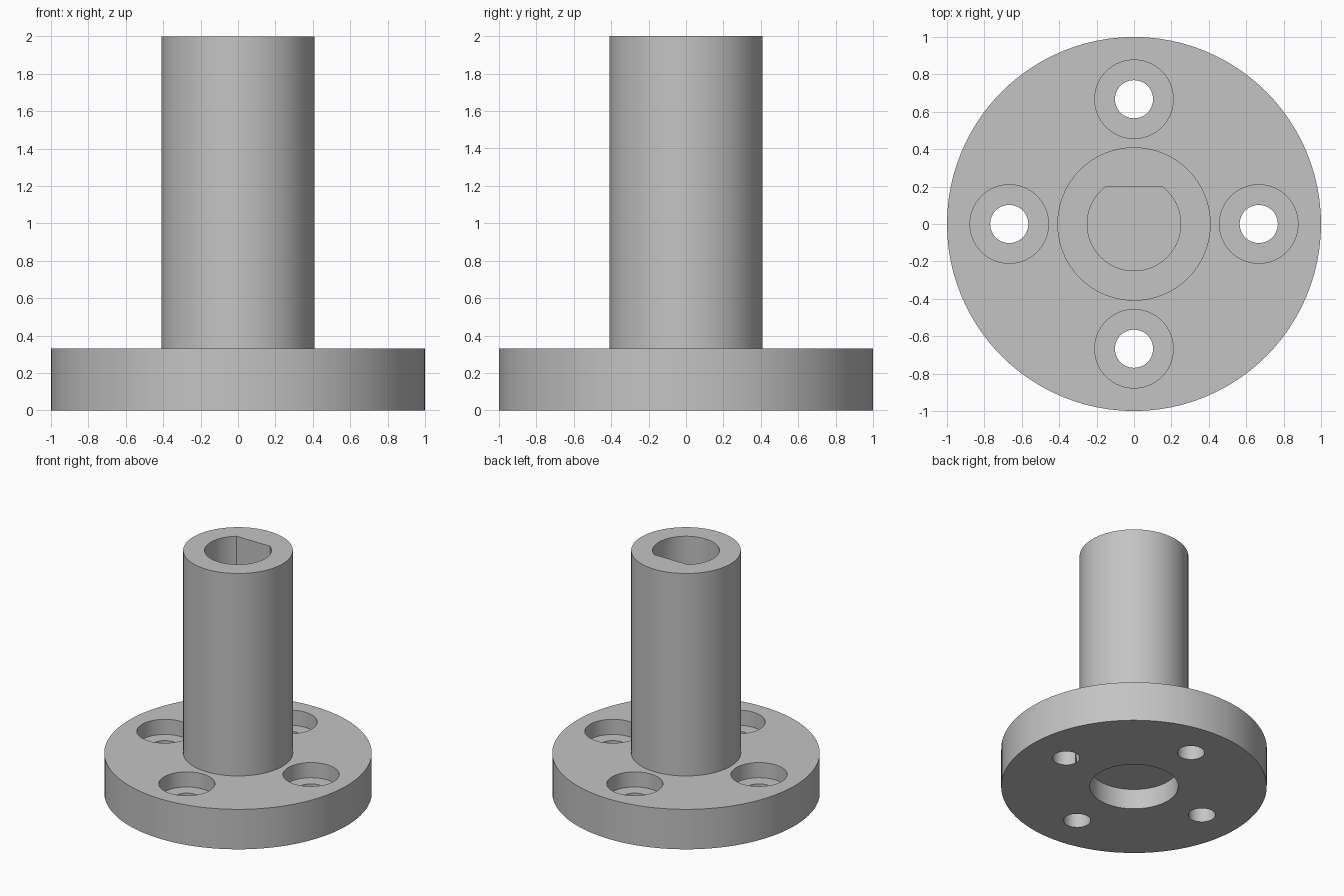
import bpy
import bmesh
import math

if "Cube" in bpy.data.objects:
    bpy.data.objects.remove(bpy.data.objects["Cube"], do_unlink=True)

HEIGHT = 2.0
FLANGE_TOP = 0.33
BORE_FLOOR = 0.33
BOLT_CIRCLE = 0.667

grey = bpy.data.materials.new("plain grey")
grey.use_nodes = True
colour = (0.55, 0.55, 0.55, 1)
grey.diffuse_color = colour
grey.node_tree.nodes["Principled BSDF"].inputs["Base Color"].default_value = colour


def ring(radius, sides):
    return [(radius * math.cos(math.tau * i / sides),
             radius * math.sin(math.tau * i / sides)) for i in range(sides)]


def add_object(name, bm):
    bmesh.ops.recalc_face_normals(bm, faces=bm.faces)
    mesh = bpy.data.meshes.new(name)
    bm.to_mesh(mesh)
    bm.free()
    mesh.materials.append(grey)
    obj = bpy.data.objects.new(name, mesh)
    bpy.context.collection.objects.link(obj)
    return obj


def prism(name, outline, low, high, x=0, y=0):
    """Extrude a closed outline upwards."""
    bm = bmesh.new()
    base = bm.faces.new([bm.verts.new((px + x, py + y, low)) for px, py in outline])
    top = bmesh.ops.extrude_face_region(bm, geom=[base])["geom"]
    verts = [v for v in top if isinstance(v, bmesh.types.BMVert)]
    bmesh.ops.translate(bm, verts=verts, vec=(0, 0, high - low))
    return add_object(name, bm)


# Flange, shaft and underside recess turned from one profile
profile = [(0, 0.167), (0.333, 0.167), (0.333, 0), (1, 0),
           (1, FLANGE_TOP), (0.41, FLANGE_TOP), (0.41, HEIGHT), (0, HEIGHT)]
bm = bmesh.new()
points = [bm.verts.new((r, 0, z)) for r, z in profile]
edges = [bm.edges.new(pair) for pair in zip(points, points[1:])]
bmesh.ops.spin(bm, geom=points + edges, axis=(0, 0, 1), cent=(0, 0, 0),
               angle=math.tau, steps=96, use_merge=True)
bmesh.ops.remove_doubles(bm, verts=bm.verts, dist=0.0001)
body = add_object("flanged_shaft_hub", bm)

# D-shaped blind bore, flat on the back side
flat = 0.198
half_flat = math.asin(flat / 0.25)
sweep = math.pi + 2 * half_flat
d_outline = [(0.25 * math.cos(math.pi - half_flat + sweep * i / 64),
              0.25 * math.sin(math.pi - half_flat + sweep * i / 64)) for i in range(65)]
cutters = [prism("bore_cutter", d_outline, BORE_FLOOR, HEIGHT + 0.1)]

# Four counterbored screw holes
for i in range(4):
    angle = i * math.pi / 2
    x, y = BOLT_CIRCLE * math.cos(angle), BOLT_CIRCLE * math.sin(angle)
    cutters.append(prism("screw_cutter", ring(0.102, 48), -0.1, 0.5, x, y))
    cutters.append(prism("counterbore_cutter", ring(0.21, 64),
                         FLANGE_TOP - 0.125, 0.5, x, y))

bpy.ops.object.select_all(action="DESELECT")
bpy.context.view_layer.objects.active = body
body.select_set(True)
for cutter in cutters:
    cut = body.modifiers.new("cut", "BOOLEAN")
    cut.operation = "DIFFERENCE"
    cut.solver = "EXACT"
    cut.object = cutter
    bpy.ops.object.modifier_apply(modifier=cut.name)
    bpy.data.objects.remove(cutter, do_unlink=True)

bpy.ops.object.shade_smooth_by_angle(angle=math.radians(30))
